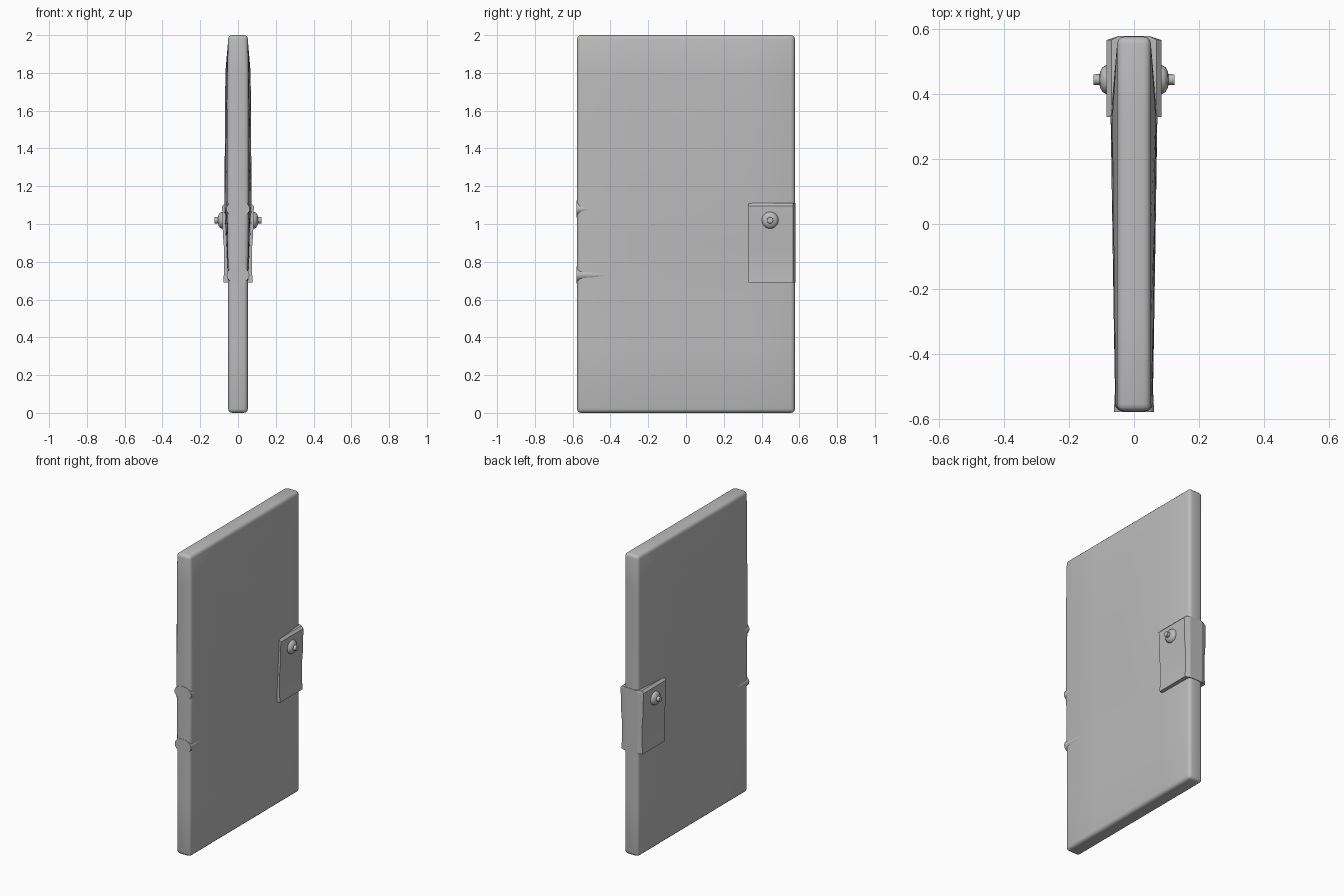
import bpy, bmesh, math
from mathutils import Matrix, Vector

if "Cube" in bpy.data.objects:
    bpy.data.objects.remove(bpy.data.objects["Cube"])

grey = bpy.data.materials.new("plain grey")
grey.diffuse_color = (0.5, 0.5, 0.5, 1)
grey.use_nodes = True
grey.node_tree.nodes["Principled BSDF"].inputs["Base Color"].default_value = grey.diffuse_color


def finish(name, bm, angle=35):
    bmesh.ops.recalc_face_normals(bm, faces=bm.faces)
    me = bpy.data.meshes.new(name)
    bm.to_mesh(me)
    bm.free()
    me.materials.append(grey)
    ob = bpy.data.objects.new(name, me)
    bpy.context.collection.objects.link(ob)
    bpy.ops.object.select_all(action='DESELECT')
    bpy.context.view_layer.objects.active = ob
    ob.select_set(True)
    bpy.ops.object.shade_smooth_by_angle(angle=math.radians(angle))
    return ob


def lerp(pts, v):
    for (a, fa), (b, fb) in zip(pts, pts[1:]):
        if v <= b:
            return fa + (fb - fa) * max(0, (v - a) / (b - a))
    return pts[-1][1]


# Door slab: thin panel, slightly thicker in the upper half near the latch
Y_BULGE = [(-0.577, 0.006), (0.33, 0.02), (0.575, 0.0)]
Z_BULGE = [(0, 0), (0.7, 0.1), (1.1, 1), (1.8, 0.75), (2, 0)]
bm = bmesh.new()
bmesh.ops.create_cube(bm, size=1, matrix=Matrix.Translation((0, 0, 1)) @ Matrix.Diagonal((0.104, 1.154, 2, 1)))
for axis, cuts in ((1, (-0.3, 0, 0.33)), (2, (0.35, 0.7, 0.9, 1.1, 1.45, 1.8))):
    for c in cuts:
        co, no = Vector(), Vector()
        co[axis], no[axis] = c, 1
        bmesh.ops.bisect_plane(bm, geom=bm.verts[:] + bm.edges[:] + bm.faces[:], plane_co=co, plane_no=no)
for v in bm.verts:
    v.co.x += math.copysign(lerp(Y_BULGE, v.co.y) * lerp(Z_BULGE, v.co.z), v.co.x)
rim = [e for e in bm.edges if e.calc_face_angle(0) > 1]
bmesh.ops.bevel(bm, geom=rim, offset=0.022, segments=3, profile=0.5, affect='EDGES')
finish("door_panel", bm, 50)

# Latch housing: side profile (z, half thickness) wrapped round the back edge
PROFILE = [(0.69, 0.078), (0.75, 0.074), (0.82, 0.073), (0.88, 0.075), (0.94, 0.08), (1.095, 0.084), (1.11, 0.07)]
bm = bmesh.new()
rings = []
for z, h in PROFILE:
    pts = [(-h, 0.33), (h, 0.33), (h, 0.567), (0.045, 0.58), (-0.045, 0.58), (-h, 0.567)]
    rings.append([bm.verts.new((x, y, z)) for x, y in pts])
for a, b in zip(rings, rings[1:]):
    for i in range(6):
        j = (i + 1) % 6
        bm.faces.new((a[i], a[j], b[j], b[i]))
bm.faces.new(rings[0])
bm.faces.new(rings[-1])
finish("latch_housing", bm, 10)

# Handles: domed rose with a stub pin, lathed on each side
LATHE = [(0.07, 0.045), (0.088, 0.044), (0.097, 0.038), (0.104, 0.026), (0.106, 0.017), (0.125, 0.016)]
for s, side in ((1, "right"), (-1, "left")):
    bm = bmesh.new()
    rings = []
    for x, r in LATHE:
        rings.append([bm.verts.new((s * x, 0.445 + r * math.cos(t * math.tau / 20), 1.02 + r * math.sin(t * math.tau / 20)))
                      for t in range(20)])
    for a, b in zip(rings, rings[1:]):
        for i in range(20):
            bm.faces.new((a[i], a[(i + 1) % 20], b[(i + 1) % 20], b[i]))
    bm.faces.new(rings[-1])
    finish("handle_" + side, bm, 40)

# Hinges: flattened barrels that taper away into the panel
for name, z, half in (("upper", 1.08, 0.062), ("lower", 0.73, 0.06)):
    bm = bmesh.new()
    bmesh.ops.create_cone(bm, cap_ends=True, segments=20, radius1=1, radius2=0.5, depth=1)
    for v in bm.verts:
        x, w, far = v.co.x, v.co.y, v.co.z > 0
        v.co = (x * (half if not far else 0.1), -0.34 if far else -0.579, z + w * 0.045)
    finish("hinge_" + name, bm, 50)
